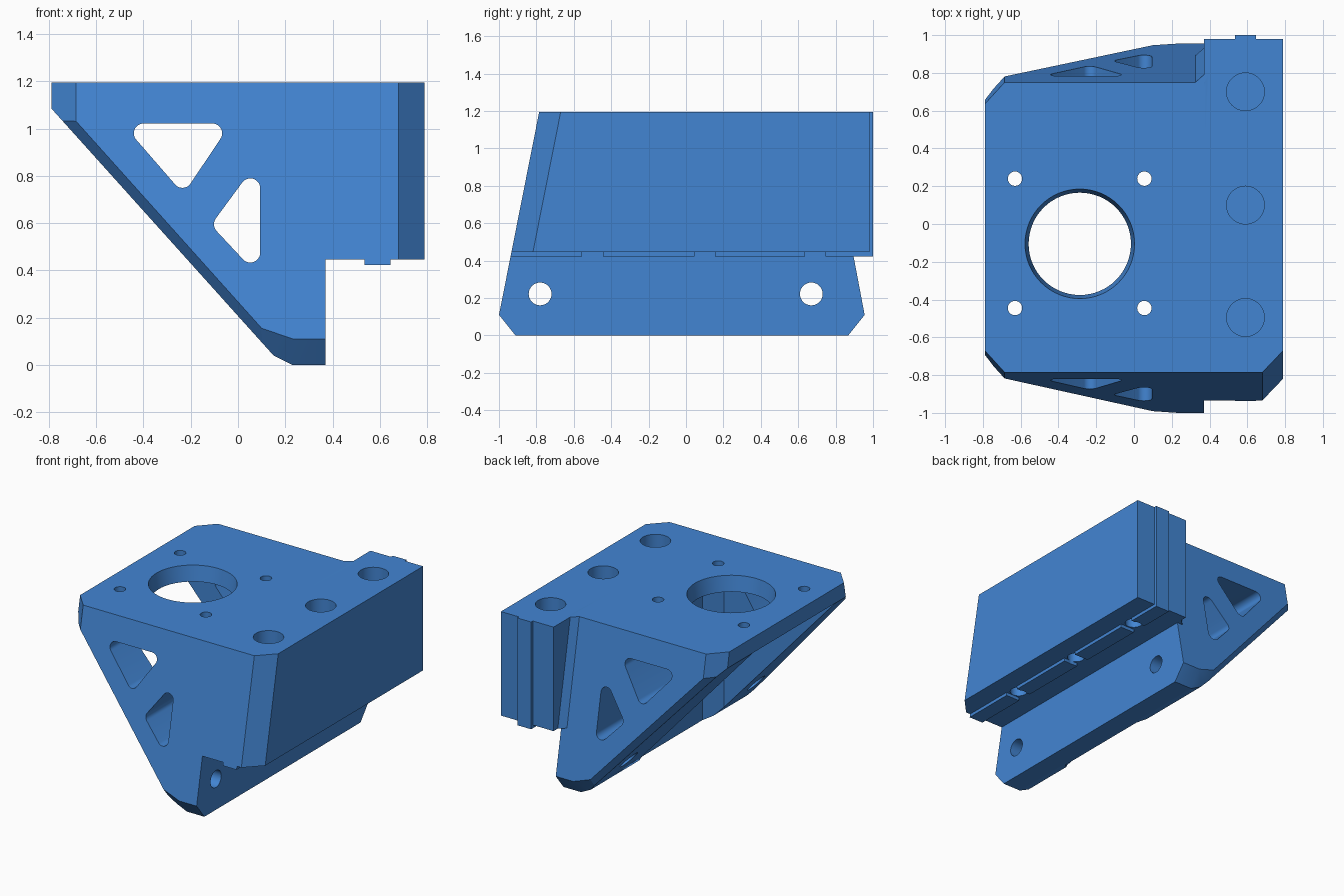
import bpy, bmesh, math
from mathutils import Vector, Matrix

if "Cube" in bpy.data.objects:
    bpy.data.objects.remove(bpy.data.objects["Cube"])

blue = bpy.data.materials.new("bracket_blue")
blue.diffuse_color = (0.055, 0.235, 0.65, 1)
blue.use_nodes = True
blue.node_tree.nodes["Principled BSDF"].inputs["Base Color"].default_value = blue.diffuse_color
TOP = 1.195


def front(z):
    return -0.785 - 0.198 * (TOP - z)


def back(z):
    return 0.75 + 0.189 * (TOP - z)


def make(name, bm):
    bmesh.ops.recalc_face_normals(bm, faces=bm.faces[:])
    me = bpy.data.meshes.new(name)
    bm.to_mesh(me)
    bm.free()
    ob = bpy.data.objects.new(name, me)
    bpy.context.collection.objects.link(ob)
    me.materials.append(blue)
    return ob


def solid(name, lo, hi, cuts=()):
    """Box trimmed by planes, each given by three points."""
    lo, hi = Vector(lo), Vector(hi)
    mid = (lo + hi) / 2
    bm = bmesh.new()
    bmesh.ops.create_cube(bm, size=1, matrix=Matrix.Translation(mid) @ Matrix.Diagonal((*(hi - lo), 1)))
    for p, q, r in cuts:
        p, q, r = Vector(p), Vector(q), Vector(r)
        n = (q - p).cross(r - p).normalized()
        if n.dot(mid - p) > 0:
            n = -n
        bmesh.ops.bisect_plane(bm, geom=bm.verts[:] + bm.edges[:] + bm.faces[:],
                               plane_co=p, plane_no=n, clear_outer=True)
        bmesh.ops.holes_fill(bm, edges=[e for e in bm.edges if e.is_boundary])
    return make(name, bm)


def cylinder(name, centre, r, depth, axis="Z", r2=None, segs=48):
    bm = bmesh.new()
    rot = {"Z": Matrix(), "X": Matrix.Rotation(math.pi / 2, 4, "Y")}[axis]
    bmesh.ops.create_cone(bm, cap_ends=True, segments=segs, radius1=r, radius2=r if r2 is None else r2,
                          depth=depth, matrix=Matrix.Translation(centre) @ rot)
    return make(name, bm)


def rounded_triangle(name, corners, r):
    bm = bmesh.new()
    for x, z in corners:
        for i in range(32):
            a = math.tau * i / 32
            for y in (-1.3, 1.3):
                bm.verts.new((x + r * math.cos(a), y, z + r * math.sin(a)))
    res = bmesh.ops.convex_hull(bm, input=bm.verts[:])
    junk = {v for v in res["geom_interior"] + res["geom_unused"] if isinstance(v, bmesh.types.BMVert)}
    bmesh.ops.delete(bm, geom=list(junk), context="VERTS")
    bmesh.ops.dissolve_limit(bm, angle_limit=0.01, verts=bm.verts[:], edges=bm.edges[:])
    return make(name, bm)


def combine(target, other, op):
    m = target.modifiers.new("join", "BOOLEAN")
    m.operation, m.solver, m.object = op, "EXACT", other
    bpy.context.view_layer.update()
    me = bpy.data.meshes.new_from_object(target.evaluated_get(bpy.context.evaluated_depsgraph_get()))
    target.modifiers.clear()
    target.data = me
    bpy.data.objects.remove(other)


walls = [[(0, f(TOP), TOP), (1, f(TOP), TOP), (0, f(0), 0)] for f in (front, back)]

# Triangular bracket: sloped sides, slanted underside, chamfered edges
cuts = walls[:]
cuts.append([(-0.79, 0, 1.085), (0.15, 0, 0.04), (0.15, 1, 0.04)])
cuts.append([(0.15, 0, 0.04), (0.23, 0, 0), (0.23, 1, 0)])
for f, s in ((front, 1), (back, -1)):
    cuts.append([(-0.685, f(TOP), TOP), (-0.79, f(TOP) + s * 0.115, TOP), (-0.685, f(0), 0)])
    cuts.append([(0, f(0.11), 0.11), (1, f(0.11), 0.11), (0, f(0.11) + s * 0.088, 0)])
    cuts.append([(-0.68, f(1.025), 1.025), (0.1, f(0.155), 0.155), (0.15, f(0.04) + s * 0.06, 0.04)])
    cuts.append([(0.1, f(0.155), 0.155), (0.225, f(0.112), 0.112), (0.23, f(0.11) + s * 0.088, 0)])
body = solid("motor_bracket", (-0.79, -1.2, 0), (0.37, 1.2, TOP), cuts)

# Upright motor bay with chamfered inner corners, open on the slanted side
Y0, Y1, X1, C = -0.575, 0.365, 0.20, 0.10
bay = [[(X1, y + s * C, 0), (X1 - C, y, 0), (X1, y + s * C, 1)] for y, s in ((Y0, 1), (Y1, -1))]
combine(body, solid("bay_cutter", (-1.2, Y0, -0.3), (X1, Y1, 1.085), bay), "DIFFERENCE")

# Mounting block with chamfered front corner
block = solid("mount_block", (0.30, -1.2, 0.445), (0.79, 0.98, TOP), [
    walls[0],
    [(0.68, front(TOP), TOP), (0.79, front(TOP) + 0.115, TOP), (0.68, front(0), 0)],
    [(0.37, 0.98, 0), (0.37, 0, 0), (0.37, 0, 1)]])
combine(body, block, "UNION")

# Small fillet between the rear wall and the block
fillet = solid("rear_fillet", (0.26, 0.3, 0.445), (0.40, 0.979, TOP), [
    [(0.325, back(TOP), TOP), (0.37, back(TOP) + 0.04, TOP), (0.325, back(0), 0)]])
combine(body, fillet, "UNION")

# Locating key along the underside and up the back
ys = (-0.5, 0.1, 0.69)
edges = [-1.0] + [y + d for y in ys for d in (-0.055, 0.055)] + [1.0]
for a, b in zip(edges[::2], edges[1::2]):
    combine(body, solid("key", (0.535, a, 0.422), (0.645, b, 0.47), [walls[0]]), "UNION")
combine(body, solid("back_key", (0.535, 0.9, 0.422), (0.645, 1.0, TOP)), "UNION")

# Motor opening and its four screw holes
combine(body, cylinder("motor_hole", (-0.287, -0.105, 1.14), 0.27, 0.12, r2=0.291, segs=64), "DIFFERENCE")
for x in (-0.63, 0.055):
    for y in (-0.445, 0.24):
        combine(body, cylinder("screw_hole", (x, y, 1.14), 0.038, 0.3, segs=32), "DIFFERENCE")

# Counterbores with a thin floor, and bolt holes from below
for y in (-0.495, 0.1, 0.7):
    combine(body, cylinder("counterbore", (0.59, y, 0.95), 0.1, 0.7), "DIFFERENCE")
    combine(body, cylinder("bolt_hole", (0.59, y, 0.48), 0.057, 0.2, segs=32), "DIFFERENCE")

# Sideways bolt holes in the lower wall
for y in (-0.78, 0.67):
    combine(body, cylinder("wall_bolt_hole", (0.20, y, 0.222), 0.061, 0.8, "X", segs=32), "DIFFERENCE")

# Lightening windows through both side walls
for pts, r in ((((-0.40, 0.98), (-0.108, 0.98), (-0.235, 0.79)), 0.041),
               (((0.052, 0.747), (0.052, 0.475), (-0.06, 0.595)), 0.042)):
    combine(body, rounded_triangle("window_cutter", pts, r), "DIFFERENCE")

bpy.context.view_layer.objects.active = body
body.select_set(True)
bpy.ops.object.shade_smooth_by_angle(angle=math.radians(25))
